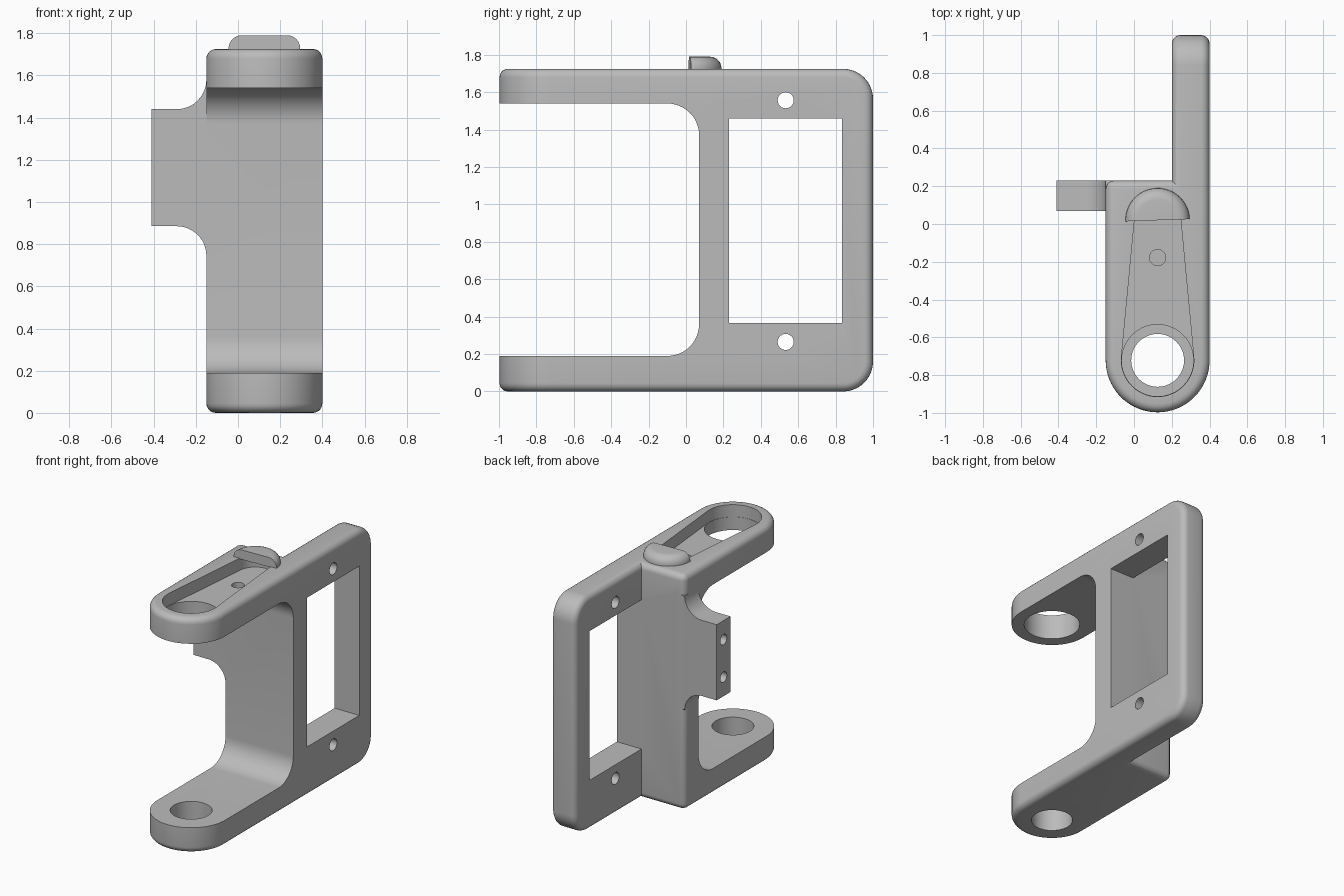
import bpy, bmesh
from math import sin, cos, pi, radians
from mathutils import Matrix

old = bpy.data.objects.get("Cube")
if old:
    bpy.data.objects.remove(old, do_unlink=True)

grey = bpy.data.materials.new("plain_grey")
grey.use_nodes = True
grey.diffuse_color = (0.5, 0.5, 0.5, 1)
bsdf = next(n for n in grey.node_tree.nodes if n.type == 'BSDF_PRINCIPLED')
bsdf.inputs["Base Color"].default_value = grey.diffuse_color

HEIGHT = 1.725
ARM = 0.19            # arm thickness
WEB_FRONT, WEB_BACK = 0.07, 0.23
LEFT, RIGHT = 0.4, -0.15
CX, CY = 0.125, -0.722  # axis of the arm holes
FILLET = 0.045


def arc(cx, cy, r, start, end, n=12):
    """Points on an arc, angles in degrees."""
    angles = [radians(start + (end - start) * i / n) for i in range(n + 1)]
    return [(cx + r * cos(a), cy + r * sin(a)) for a in angles]


def circle(cx, cy, r, n=40):
    return arc(cx, cy, r, 0, 360, n)[:-1]


def prism(name, outline, axis, low, high, shape=None):
    """Extrude a 2D outline along an axis; shape(bm) may refine it."""
    place = {'x': lambda a, b, h: (h, a, b),
             'y': lambda a, b, h: (a, h, b),
             'z': lambda a, b, h: (a, b, h)}[axis]
    bm = bmesh.new()
    ends = [[bm.verts.new(place(a, b, h)) for a, b in outline] for h in (low, high)]
    n = len(outline)
    for ring in ends:
        bm.faces.new(ring)
    for i in range(n):
        j = (i + 1) % n
        bm.faces.new((ends[0][i], ends[0][j], ends[1][j], ends[1][i]))
    bmesh.ops.recalc_face_normals(bm, faces=bm.faces)
    if shape:
        shape(bm)
    mesh = bpy.data.meshes.new(name)
    bm.to_mesh(mesh)
    bm.free()
    mesh.materials.append(grey)
    ob = bpy.data.objects.new(name, mesh)
    bpy.context.collection.objects.link(ob)
    return ob


def combine(target, tool, operation):
    """Apply a boolean and remove the tool."""
    mod = target.modifiers.new("combine", 'BOOLEAN')
    mod.operation, mod.solver, mod.object = operation, 'EXACT', tool
    tool.hide_render = True
    bpy.context.view_layer.objects.active = target
    bpy.ops.object.modifier_apply(modifier=mod.name)
    bpy.data.objects.remove(tool, do_unlink=True)


def bevel(bm, edges, size, segments):
    bmesh.ops.bevel(bm, geom=edges, offset=size, segments=segments,
                    profile=0.5, affect='EDGES', clamp_overlap=False)


def round_body(bm):
    # large corners at the back of the fin, then a fillet on every outer edge
    corners = [e for e in bm.edges
               if all(v.co.y > 0.99 for v in e.verts)
               and abs(e.verts[0].co.z - e.verts[1].co.z) < 0.01]
    bevel(bm, corners, 0.16, 10)
    bm.normal_update()
    outer = [e for e in bm.edges if e.calc_face_angle_signed(0) > radians(40)]
    bevel(bm, outer, FILLET, 5)


def round_cap(bm):
    rim = [e for e in bm.edges
           if all(v.co.z > HEIGHT + 0.05 for v in e.verts)
           and (e.verts[0].co - e.verts[1].co).length < 0.1]
    bevel(bm, rim, 0.062, 6)


# Body: rounded arm plan with the side fin running back from it
plan = arc(CX, CY, LEFT - CX, 180, 360, 40)
plan[0] = (RIGHT, CY)
plan += [(LEFT, 1), (0.2, 1), (0.2, WEB_BACK), (RIGHT, WEB_BACK)]
body = prism("bracket_body", plan, 'z', 0, HEIGHT, round_body)

# Side flange with concave fillets into the body
flange = [(-0.41, 0.885)] + arc(-0.29, 0.745, 0.14, 90, 0)
flange += [(-0.08, 0.745), (-0.08, 1.58)] + arc(-0.29, 1.58, 0.14, 0, -90)
flange += [(-0.41, 1.44)]
combine(body, prism("flange", flange, 'y', WEB_FRONT, WEB_BACK), 'UNION')

# Gap between the two arms
r = 0.17
gap = [(-1.2, ARM)] + arc(WEB_FRONT - r, ARM + r, r, -90, 0)
gap += arc(WEB_FRONT - r, 1.54 - r, r, 0, 90) + [(-1.2, 1.54)]
combine(body, prism("gap", gap, 'x', -0.3, 0.6), 'DIFFERENCE')

# Fin window and screw holes
window = [(WEB_BACK, 0.365), (0.835, 0.365), (0.835, 1.46), (WEB_BACK, 1.46)]
combine(body, prism("window", window, 'x', 0.2, 0.6), 'DIFFERENCE')
for z in (0.265, 1.557):
    combine(body, prism("fin_hole", circle(0.533, z, 0.043, 24), 'x', 0.1, 0.6), 'DIFFERENCE')
for z in (1.025, 1.3):
    combine(body, prism("flange_hole", circle(0.15, z, 0.038, 24), 'x', -0.6, -0.16), 'DIFFERENCE')

# Arm holes, tapered pocket in the top arm and its small hole
combine(body, prism("lower_hole", circle(CX, CY, 0.14), 'z', -0.2, 0.4), 'DIFFERENCE')
combine(body, prism("upper_hole", circle(CX, CY, 0.19), 'z', 1.4, 2), 'DIFFERENCE')
pocket = arc(CX, CY, 0.192, 174, 366, 32) + arc(CX, 0.02, 0.122, 6, 174, 16)
combine(body, prism("pocket", pocket, 'z', 1.635, 2), 'DIFFERENCE')
combine(body, prism("small_hole", circle(CX, -0.178, 0.043, 24), 'z', 1.4, 2), 'DIFFERENCE')

# Half-round retaining cap over the pocket's end
cap = prism("retaining_cap", arc(0, 0, 0.17, 0, 180, 24), 'z', HEIGHT - 0.005, 1.79, round_cap)
cap.data.transform(Matrix.Translation((CX, 0.02, 0)) @ Matrix.Rotation(radians(2), 4, 'Z'))

for ob in (body, cap):
    bpy.ops.object.select_all(action='DESELECT')
    ob.select_set(True)
    bpy.context.view_layer.objects.active = ob
    bpy.ops.object.shade_smooth_by_angle(angle=radians(30))
